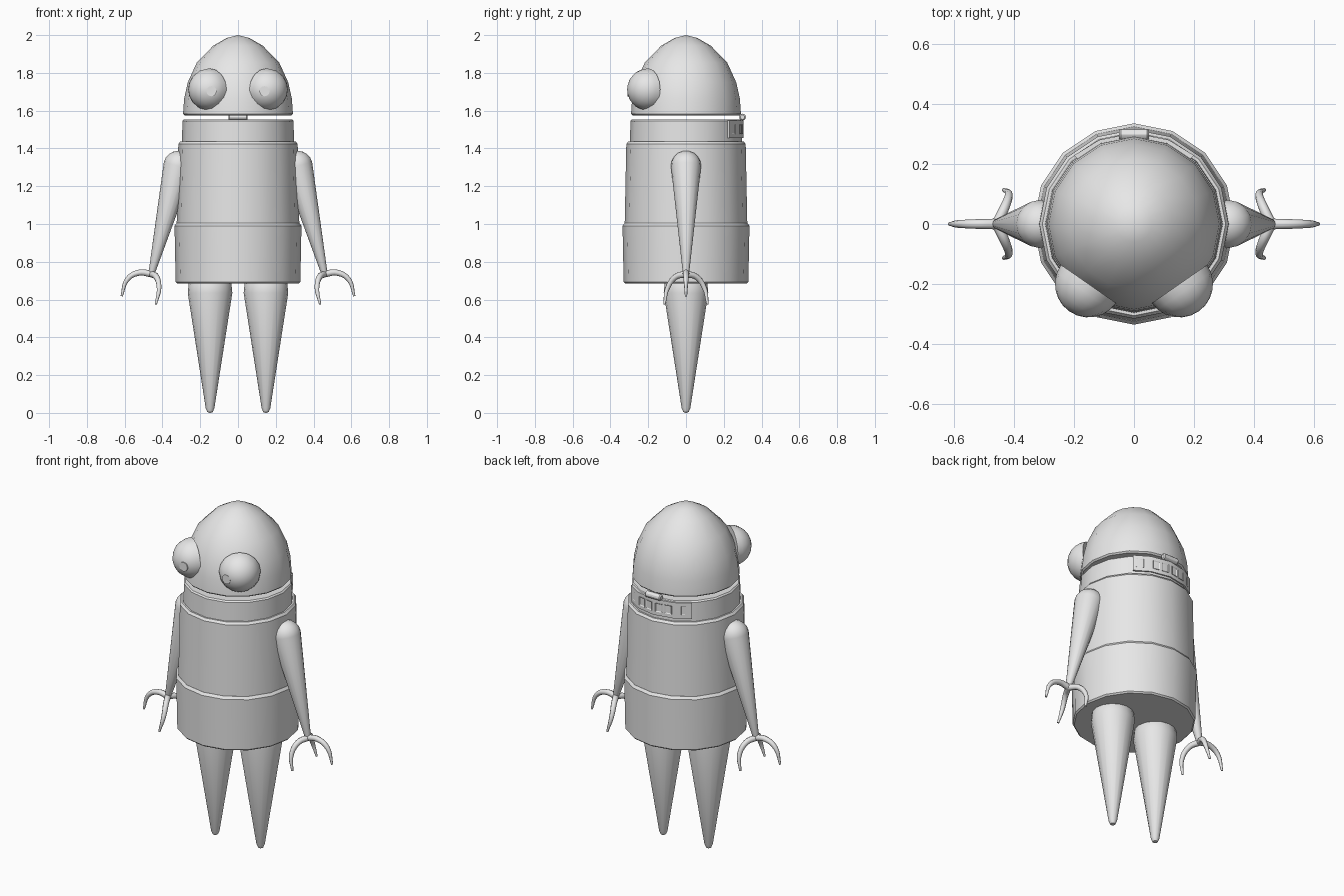
import bpy, bmesh, math
from mathutils import Vector, Matrix

if "Cube" in bpy.data.objects:
    bpy.data.objects.remove(bpy.data.objects["Cube"])

grey = bpy.data.materials.new("plain_grey")
grey.diffuse_color = (0.8, 0.8, 0.8, 1)
grey.use_nodes = True
grey.node_tree.nodes["Principled BSDF"].inputs["Base Color"].default_value = grey.diffuse_color


def finish(name, bm, matrix=Matrix(), angle=30):
    bmesh.ops.recalc_face_normals(bm, faces=bm.faces)
    me = bpy.data.meshes.new(name)
    bm.to_mesh(me)
    bm.free()
    me.transform(matrix)
    me.materials.append(grey)
    ob = bpy.data.objects.new(name, me)
    bpy.context.collection.objects.link(ob)
    bpy.ops.object.select_all(action='DESELECT')
    ob.select_set(True)
    bpy.context.view_layer.objects.active = ob
    bpy.ops.object.shade_smooth_by_angle(angle=math.radians(angle))
    return ob


def lathe(name, profile, n=16, matrix=Matrix(), angle=30):
    """Spin (radius, height) points about z; radius 0 makes a pole, open ends are capped."""
    bm = bmesh.new()
    rings = []
    for r, z in profile:
        if r == 0:
            rings.append([bm.verts.new((0, 0, z))] * n)
        else:
            rings.append([bm.verts.new((r * math.cos(2 * math.pi * i / n),
                                        r * math.sin(2 * math.pi * i / n), z)) for i in range(n)])
    for a, b in zip(rings, rings[1:]):
        for i in range(n):
            j = (i + 1) % n
            loop = list(dict.fromkeys([a[i], a[j], b[j], b[i]]))
            bm.faces.new(loop)
    for ring, (r, z) in ((rings[0], profile[0]), (rings[-1], profile[-1])):
        if r > 0:
            bm.faces.new(ring)
    return finish(name, bm, matrix, angle)


def aim(origin, direction):
    """Matrix placing local z along a direction."""
    q = Vector(direction).to_track_quat('Z', 'Y')
    return Matrix.Translation(origin) @ q.to_matrix().to_4x4()


def finger(name, points):
    """Tapered curved claw."""
    cu = bpy.data.curves.new(name, 'CURVE')
    cu.dimensions = '3D'
    cu.bevel_depth = 1
    cu.bevel_resolution = 2
    cu.resolution_u = 5
    cu.use_fill_caps = True
    sp = cu.splines.new('BEZIER')
    sp.bezier_points.add(len(points) - 1)
    for p, co, rad in zip(sp.bezier_points, points, (0.018, 0.016, 0.013, 0.006)):
        p.co = co
        p.radius = rad
        p.handle_left_type = p.handle_right_type = 'AUTO'
    tmp = bpy.data.objects.new(name + "_path", cu)
    bpy.context.collection.objects.link(tmp)
    dg = bpy.context.evaluated_depsgraph_get()
    bm = bmesh.new()
    bm.from_mesh(tmp.evaluated_get(dg).to_mesh())
    bpy.data.objects.remove(tmp)
    finish(name, bm, angle=50)


# Body: stacked drums with soft rims
lathe("lower_body", [(0.322, 0.685), (0.33, 0.693), (0.336, 0.99), (0.325, 1.005)])
lathe("middle_body", [(0.325, 0.98), (0.316, 1.423), (0.306, 1.436)])
lathe("neck_ring", [(0.297, 1.42), (0.294, 1.545), (0.287, 1.553)])

# Domed head floating above the neck on a hinge
lathe("head", [(0.283, 1.575), (0.291, 1.583), (0.285, 1.665), (0.266, 1.75),
               (0.218, 1.855), (0.13, 1.945), (0.06, 1.985), (0, 2.0)])
lathe("hinge_pin", [(0.012, -0.05), (0.018, -0.044), (0.018, 0.044), (0.012, 0.05)], 12,
      aim((0, 0.299, 1.566), (1, 0, 0)))

# Curved plate on the back of the neck
bm = bmesh.new()
cols = []
for deg in (49, 67.5, 90, 112.5, 131):
    c, s = math.cos(math.radians(deg)), math.sin(math.radians(deg))
    cols.append([bm.verts.new((r * c, r * s, z))
                 for r, z in ((0.28, 1.455), (0.304, 1.455), (0.304, 1.548), (0.28, 1.548))])
for a, b in zip(cols, cols[1:]):
    for i in range(4):
        bm.faces.new((a[i], a[(i + 1) % 4], b[(i + 1) % 4], b[i]))
bm.faces.new(cols[0])
bm.faces.new(cols[-1])
finish("back_plate", bm)

# Row of small raised frames on the plate
for k, deg in enumerate((56, 73.5, 84, 96, 106.5, 124)):
    bm = bmesh.new()
    bmesh.ops.create_cube(bm, size=1, matrix=Matrix.Diagonal((0.006, 0.042, 0.05, 1)))
    outer = [f for f in bm.faces if f.calc_center_median().x > 0.002]
    bmesh.ops.inset_region(bm, faces=outer, thickness=0.009)
    bmesh.ops.translate(bm, verts=outer[0].verts, vec=(-0.004, 0, 0))
    facet = math.radians(22.5 * math.floor(deg / 22.5) + 11.25)
    a = math.radians(deg)
    reach = 0.304 * math.cos(math.radians(11.25))
    pos = (reach / math.cos(a - facet) * math.cos(a), reach / math.cos(a - facet) * math.sin(a), 1.502)
    finish("plate_frame_%d" % k, bm, Matrix.Translation(pos) @ Matrix.Rotation(facet, 4, 'Z'))

# Mirrored parts
for s, side in ((-1, "left"), (1, "right")):
    # Half-round eye with a flat pupil
    dome = [(0.112 * math.cos(t * math.pi / 12), 0.112 * math.sin(t * math.pi / 12)) for t in range(6)]
    lathe(side + "_eye", dome + [(0, 0.112)], 16, aim((s * 0.152, -0.2, 1.712), (s * 0.57, -0.82, 0)))
    lathe(side + "_pupil", [(0.027, -0.004), (0.027, 0.002)], 12, aim((s * 0.14, -0.309, 1.703), (0, -1, 0)))

    # Tapered arm with round shoulder
    shoulder, wrist = Vector((s * 0.315, 0, 1.308)), Vector((s * 0.457, 0, 0.74))
    length = (wrist - shoulder).length
    cap = [(0.08 * math.sin(t * math.pi / 10), -0.08 * math.cos(t * math.pi / 10)) for t in range(1, 6)]
    lathe(side + "_arm", [(0, -0.08)] + cap + [(0.018, length - 0.01), (0.012, length + 0.008), (0, length + 0.012)],
          16, aim(shoulder, wrist - shoulder))

    # Three claws
    finger(side + "_outer_claw", [(s * 0.455, 0, 0.735), (s * 0.525, 0, 0.742),
                                  (s * 0.585, 0, 0.708), (s * 0.616, 0, 0.618)])
    for d, end in ((-1, "front"), (1, "back")):
        finger("%s_%s_claw" % (side, end), [(s * 0.458, 0, 0.735), (s * 0.432, d * 0.055, 0.72),
                                            (s * 0.418, d * 0.098, 0.66), (s * 0.435, d * 0.114, 0.575)])

    # Cone leg
    lathe(side + "_leg", [(0, 0.0), (0.014, 0.004), (0.023, 0.025), (0.118, 0.635), (0.113, 0.685),
                          (0.085, 0.73), (0, 0.755)], 16, Matrix.Translation((s * 0.148, 0, 0)))
